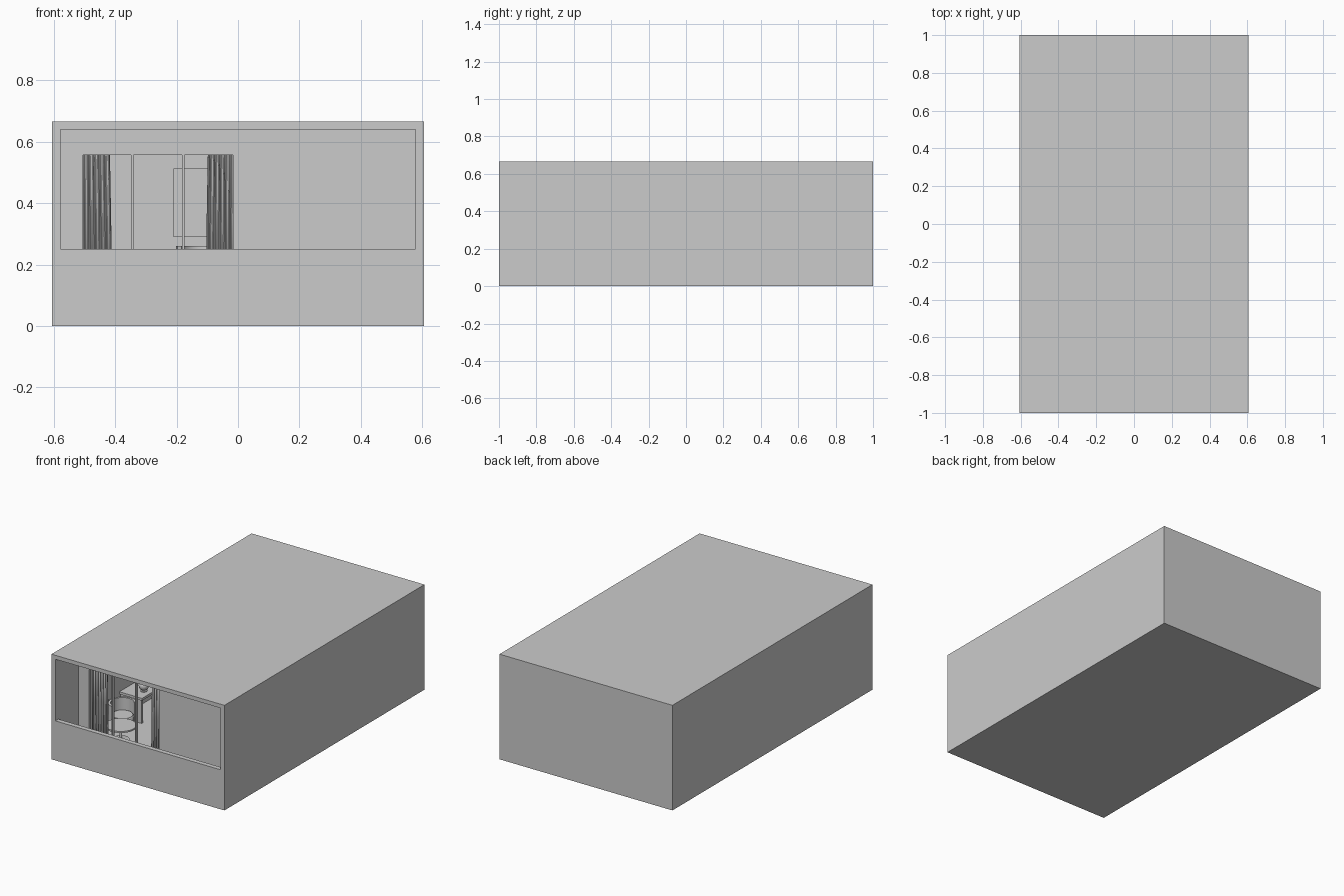
import bpy, bmesh, math

if "Cube" in bpy.data.objects:
    bpy.data.objects.remove(bpy.data.objects["Cube"])


def finish(name, bm, smooth=False):
    bmesh.ops.recalc_face_normals(bm, faces=bm.faces[:])
    me = bpy.data.meshes.new(name)
    bm.to_mesh(me)
    bm.free()
    ob = bpy.data.objects.new(name, me)
    bpy.context.collection.objects.link(ob)
    if smooth:
        bpy.ops.object.select_all(action='DESELECT')
        bpy.context.view_layer.objects.active = ob
        ob.select_set(True)
        bpy.ops.object.shade_smooth_by_angle(angle=math.radians(40))
    return ob


def box(name, x0, x1, y0, y1, z0, z1, bevel=0):
    bm = bmesh.new()
    bmesh.ops.create_cube(bm, size=1)
    for v in bm.verts:
        v.co = ((x0 + x1) / 2 + v.co.x * (x1 - x0),
                (y0 + y1) / 2 + v.co.y * (y1 - y0),
                (z0 + z1) / 2 + v.co.z * (z1 - z0))
    if bevel:
        bmesh.ops.bevel(bm, geom=bm.edges[:], offset=bevel, segments=3,
                        profile=0.5, affect='EDGES')
    return finish(name, bm, bevel > 0)


def prism(name, pts, depth, smooth=False):
    """Closed outline of 3D points, extruded along the depth vector."""
    bm = bmesh.new()
    f = bm.faces.new([bm.verts.new(p) for p in pts])
    ext = bmesh.ops.extrude_face_region(bm, geom=[f])['geom']
    bmesh.ops.translate(bm, vec=depth,
                        verts=[g for g in ext if isinstance(g, bmesh.types.BMVert)])
    # extrusion drops the starting cap, so close it again
    bmesh.ops.holes_fill(bm, edges=bm.edges[:])
    return finish(name, bm, smooth)


def lathe(name, profile, loc, n=32):
    bm = bmesh.new()
    vs = [bm.verts.new((r, 0, z)) for r, z in profile]
    es = [bm.edges.new(p) for p in zip(vs, vs[1:])]
    bmesh.ops.spin(bm, geom=vs + es, axis=(0, 0, 1), cent=(0, 0, 0),
                   steps=n, angle=2 * math.pi)
    bmesh.ops.remove_doubles(bm, verts=bm.verts[:], dist=1e-5)
    ob = finish(name, bm, True)
    ob.location = loc
    return ob


W, H, T, FLOOR, CEIL = 0.605, 0.665, 0.027, 0.025, 0.64
IN = W - T

# Building shell: box with the open-fronted, parapet-shaped cavity cut out
shell = box("building_shell", -W, W, -1, 1, 0, H)
cut = prism("cavity_cutter", [(-IN, -1.1, 0.25), (-IN, -0.97, 0.25), (-IN, -0.97, FLOOR),
                              (-IN, 0.97, FLOOR), (-IN, 0.97, CEIL), (-IN, -1.1, CEIL)],
            (2 * IN, 0, 0))
mod = shell.modifiers.new("cavity", 'BOOLEAN')
mod.object, mod.operation, mod.solver = cut, 'DIFFERENCE', 'EXACT'
bpy.context.view_layer.objects.active = shell
bpy.ops.object.modifier_apply(modifier=mod.name)
bpy.data.objects.remove(cut)

# Wall between balcony and room, with the sliding door opening
DL, DR, DT = -0.512, -0.008, 0.566
prism("balcony_wall", [(x, -0.77, z) for x, z in
                       [(-IN, FLOOR), (DL, FLOOR), (DL, DT), (DR, DT),
                        (DR, FLOOR), (IN, FLOOR), (IN, CEIL), (-IN, CEIL)]], (0, 0.03, 0))

# Sliding door frame
for x in (DL + 0.004, -0.345, -0.179, DR - 0.004):
    box("door_stile", x - 0.004, x + 0.004, -0.768, -0.748, FLOOR, DT)
box("door_head", DL, DR, -0.768, -0.748, DT - 0.009, DT)
box("door_track", DL, DR, -0.768, -0.748, FLOOR, FLOOR + 0.009)


# Curtains: pleated ribbons, slightly narrower toward the top
def curtain(name, x0, x1, n=60, pleats=6):
    bm = bmesh.new()
    rows = []
    for z, w in ((FLOOR + 0.005, 1.0), (0.3, 0.98), (0.6, 0.93)):
        rows.append([bm.verts.new((x0 + (x1 - x0) * w * i / n,
                                   -0.71 + 0.014 * math.sin(i / n * pleats * 2 * math.pi), z))
                     for i in range(n + 1)])
    for a, b in zip(rows, rows[1:]):
        for i in range(n):
            bm.faces.new((a[i], a[i + 1], b[i + 1], b[i]))
    ob = finish(name, bm, True)
    ob.modifiers.new("thickness", 'SOLIDIFY').thickness = 0.004


curtain("left_curtain", -0.52, -0.41)
curtain("right_curtain", 0.0, -0.105)
box("curtain_rail", -0.55, 0.03, -0.72, -0.70, 0.6, 0.61)

# Round table by the window
lathe("round_table", [(0, 0), (0.05, 0), (0.05, 0.006), (0.008, 0.012), (0.008, 0.085),
                      (0.09, 0.085), (0.09, 0.095), (0, 0.095)], (-0.4, -0.6, FLOOR))


# Tub chairs: round seat with a curved back
def tub_chair(name, x, y, facing, top):
    lathe(name + "_seat", [(0, 0.02), (0.06, 0.02), (0.068, 0.03), (0.068, 0.08),
                           (0.06, 0.09), (0, 0.09)], (x, y, FLOOR))
    n = 20
    arc = [facing + math.radians(70 + 220 * i / n) for i in range(n + 1)]
    ring = [(r * math.cos(a), r * math.sin(a), 0.02)
            for r, run in ((0.082, arc), (0.068, arc[::-1])) for a in run]
    back = prism(name + "_back", ring, (0, 0, top - FLOOR - 0.02), True)
    back.location = (x, y, FLOOR)


tub_chair("side_chair", -0.48, -0.47, -0.6, 0.19)
tub_chair("arm_chair", -0.12, -0.42, -1.57, 0.26)

# Desk along the left wall with a globe lamp
box("desk_top", -IN, -0.42, -0.36, 0.3, 0.175, 0.19)
for y in (-0.35, -0.03, 0.28):
    box("desk_side", -IN, -0.43, y, y + 0.012, FLOOR, 0.175)
lathe("desk_lamp", [(0, 0), (0.02, 0), (0.02, 0.005), (0.005, 0.008)] +
      [(0.03 * math.sin(a), 0.035 - 0.03 * math.cos(a))
       for a in [math.pi * i / 12 for i in range(1, 13)]], (-0.47, -0.27, 0.19), 24)

# Bed with headboard and night tables on the right wall
box("bed_base", 0.07, 0.56, -0.35, 0.1, FLOOR, 0.09)
box("mattress", 0.06, 0.56, -0.36, 0.11, 0.09, 0.15, 0.015)
box("headboard", 0.56, IN, -0.42, 0.17, FLOOR, 0.27)
for y in (-0.34, -0.11):
    box("pillow", 0.43, 0.55, y, y + 0.2, 0.148, 0.185, 0.015)
for y in (-0.5, 0.13):
    box("night_table", 0.46, IN, y, y + 0.12, FLOOR, 0.14)

# Picture panel on the back wall
box("wall_picture", -0.21, -0.04, 0.955, 0.97, 0.29, 0.512)
